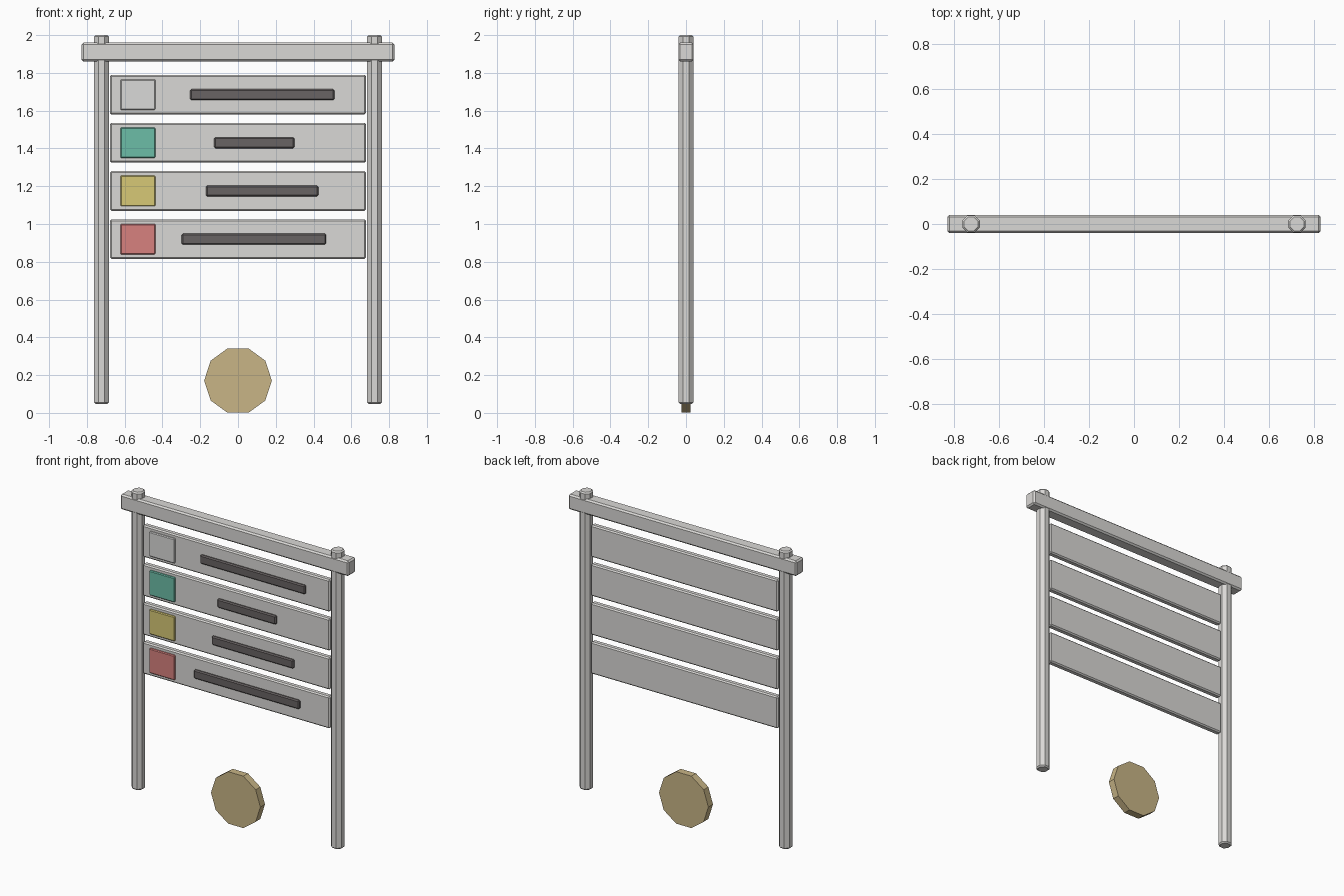
import bpy
import math

old = bpy.data.objects.get("Cube")
if old:
    bpy.data.objects.remove(old, do_unlink=True)


def material(name, r, g, b):
    m = bpy.data.materials.new(name)
    m.use_nodes = True
    m.diffuse_color = (r, g, b, 1)
    m.node_tree.nodes["Principled BSDF"].inputs["Base Color"].default_value = (r, g, b, 1)
    return m


grey = material("warm_grey", 0.70, 0.69, 0.67)
pale = material("pale_grey", 0.70, 0.70, 0.69)
teal = material("teal", 0.15, 0.51, 0.39)
yellow = material("yellow", 0.68, 0.58, 0.18)
red = material("red", 0.68, 0.22, 0.21)
dark = material("dark_grey", 0.14, 0.125, 0.125)
tan = material("tan", 0.58, 0.46, 0.24)


def finish(name, mat, bevel):
    ob = bpy.context.object
    ob.name = name
    ob.data.materials.append(mat)
    bpy.ops.object.transform_apply(location=False, rotation=True, scale=True)
    if bevel:
        mod = ob.modifiers.new("bevel", "BEVEL")
        mod.width = bevel
        mod.segments = 1
        mod.limit_method = "ANGLE"
        mod.angle_limit = math.radians(50)
    return ob


def box(name, x, y, z, mat, bevel):
    """Bevelled box from (min, max) pairs on each axis."""
    spans = (x, y, z)
    bpy.ops.mesh.primitive_cube_add(size=1, location=[(a + b) / 2 for a, b in spans])
    bpy.context.object.scale = [b - a for a, b in spans]
    return finish(name, mat, bevel)


# Eight-sided posts, left and right
for side, label in ((1, "left"), (-1, "right")):
    bpy.ops.mesh.primitive_cylinder_add(
        vertices=8, radius=0.042, depth=1.952,
        location=(side * 0.723, 0, 1.024), rotation=(0, 0, math.pi / 8))
    finish(label + "_post", grey, 0.008)

# Top rail
box("top_rail", (-0.828, 0.828), (-0.041, 0.041), (1.86, 1.96), grey, 0.01)

# Planks, each with a coloured tile and a dark strip
rows = [(pale, -0.253, 0.51), (teal, -0.127, 0.298),
        (yellow, -0.169, 0.425), (red, -0.298, 0.467)]
for i, (mat, start, end) in enumerate(rows):
    z = 1.685 - 0.255 * i
    n = str(i + 1)
    box("plank_" + n, (-0.678, 0.678), (-0.02, 0.02), (z - 0.105, z + 0.105), grey, 0.008)
    box("tile_" + n, (-0.623, -0.438), (-0.032, -0.015), (z - 0.081, z + 0.081), mat, 0.005)
    box("strip_" + n, (start, end), (-0.036, -0.015), (z - 0.029, z + 0.029), dark, 0.007)

# Ten-sided disc at the foot
bpy.ops.mesh.primitive_cylinder_add(
    vertices=10, radius=0.179, depth=0.048,
    location=(0, 0, 0.171), rotation=(math.pi / 2, math.pi / 10, 0))
finish("base_disc", tan, 0)
